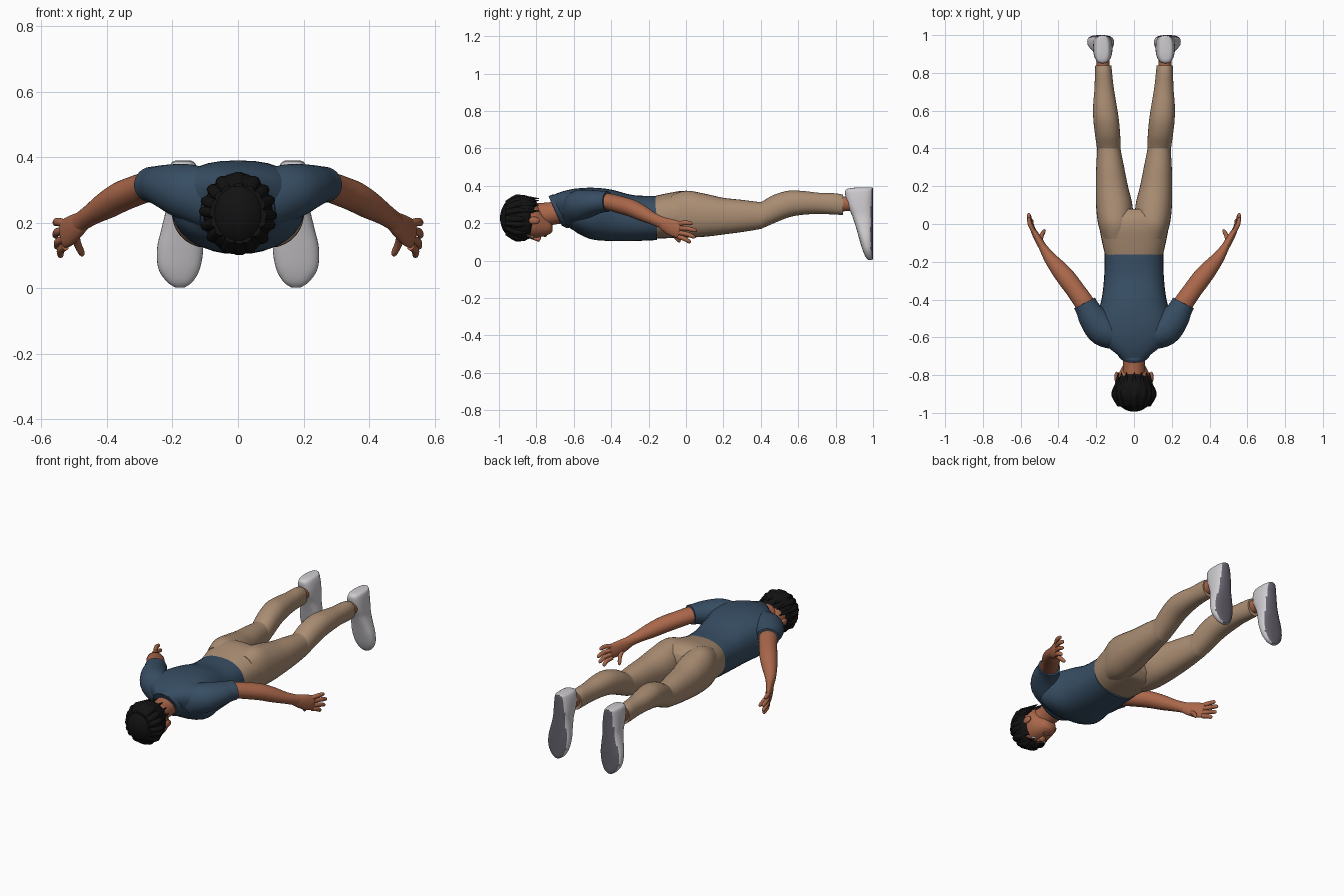
import bpy, bmesh, math, random
from mathutils import Vector

cube = bpy.data.objects.get("Cube")
if cube:
    bpy.data.objects.remove(cube, do_unlink=True)
random.seed(4)


def material(name, r, g, b):
    m = bpy.data.materials.new(name)
    m.use_nodes = True
    m.diffuse_color = (r, g, b, 1)
    node = m.node_tree.nodes["Principled BSDF"]
    node.inputs["Base Color"].default_value = (r, g, b, 1)
    node.inputs["Roughness"].default_value = 0.8
    return m


SKIN = material("warm skin", .40, .135, .068)
SHIRT = material("navy cloth", .038, .075, .125)
PANTS = material("tan cloth", .40, .265, .17)
HAIR = material("black hair", .006, .006, .006)
SHOE = material("white leather", .62, .60, .63)
SOLE = material("grey rubber", .13, .12, .15)
LIPS = material("lip brown", .26, .075, .05)


def finish(name, bm, mat, mirror=False, angle=50):
    bmesh.ops.recalc_face_normals(bm, faces=bm.faces)
    mesh = bpy.data.meshes.new(name)
    bm.to_mesh(mesh)
    bm.free()
    mesh.materials.append(mat)
    ob = bpy.data.objects.new(name, mesh)
    bpy.context.collection.objects.link(ob)
    bpy.ops.object.select_all(action='DESELECT')
    ob.select_set(True)
    bpy.context.view_layer.objects.active = ob
    bpy.ops.object.shade_smooth_by_angle(angle=math.radians(angle))
    if mirror:
        ob.modifiers.new("mirror", 'MIRROR').use_mirror_merge = False
    return ob


def smooth_path(points, steps):
    """Catmull-Rom through lists of numbers."""
    out = []
    for i in range(len(points) - 1):
        p1, p2 = points[i], points[i + 1]
        p0, p3 = points[max(i - 1, 0)], points[min(i + 2, len(points) - 1)]
        for k in range(steps):
            t = k / steps
            out.append([b + .5 * t * (c - a + t * (2*a - 5*b + 4*c - d + t * (3*(b - c) + d - a)))
                        for a, b, c, d in zip(p0, p1, p2, p3)])
    return out + [list(points[-1])]


def loft(name, sections, mat, axis=None, power=2.0, mirror=False, sides=32, steps=4):
    """Skin rings (x, y, z, side radius, up radius, lean) along a path."""
    rows = smooth_path([tuple(s) + (0,) * (6 - len(s)) for s in sections], steps)
    bm = bmesh.new()
    rings = []
    for i, (x, y, z, a, b, lean) in enumerate(rows):
        if axis == 'Y':
            side, up = Vector((1, 0, 0)), Vector((0, lean, 1))
        elif axis == 'Z':
            side, up = Vector((1, 0, 0)), Vector((0, 1, 0))
        else:
            ahead, behind = rows[min(i + 1, len(rows) - 1)], rows[max(i - 1, 0)]
            t = (Vector(ahead[:3]) - Vector(behind[:3])).normalized()
            side = t.cross(Vector((0, 0, 1))).normalized()
            up = side.cross(t)
        ring = []
        for k in range(sides):
            ang = 2 * math.pi * k / sides
            c, s = math.cos(ang), math.sin(ang)
            u = math.copysign(abs(c) ** (2 / power), c) * max(a, .001)
            v = math.copysign(abs(s) ** (2 / power), s) * max(b, .001)
            ring.append(bm.verts.new(Vector((x, y, z)) + side * u + up * v))
        rings.append(ring)
    for r, q in zip(rings, rings[1:]):
        for k in range(sides):
            n = (k + 1) % sides
            bm.faces.new((r[k], r[n], q[n], q[k]))
    bm.faces.new(rings[0])
    bm.faces.new(rings[-1])
    return finish(name, bm, mat, mirror)


def span_y(y, x0, x1, z0, z1, lean=0):
    return ((x0 + x1) / 2, y, (z0 + z1) / 2, (x1 - x0) / 2, (z1 - z0) / 2, lean)


def span_z(z, x0, x1, y0, y1):
    return ((x0 + x1) / 2, (y0 + y1) / 2, z, (x1 - x0) / 2, (y1 - y0) / 2)


def blob(name, centre, radii, mat, mirror=False, keep=None):
    bm = bmesh.new()
    bmesh.ops.create_uvsphere(bm, u_segments=40, v_segments=28, radius=1)
    for v in bm.verts:
        v.co = Vector(centre) + Vector([c * r for c, r in zip(v.co, radii)])
    if keep:
        drop = [f for f in bm.faces if not keep(f.calc_center_median())]
        bmesh.ops.delete(bm, geom=drop, context='FACES')
    return finish(name, bm, mat, mirror)


# Shirt body, collar and sleeves
loft("shirt_body", [
    span_y(-.155, -.155, .155, .11, .347), span_y(-.28, -.158, .158, .105, .35),
    span_y(-.40, -.172, .172, .105, .38), span_y(-.50, -.20, .20, .113, .39),
    span_y(-.58, -.20, .20, .14, .385, -.1), span_y(-.63, -.155, .155, .16, .37, -.3),
    span_y(-.67, -.10, .10, .18, .352, -.45), span_y(-.69, -.075, .075, .19, .345, -.5),
], SHIRT, 'Y', power=2.4)
loft("shirt_collar", [
    span_y(-.665, -.095, .095, .175, .352, -.45), span_y(-.68, -.092, .092, .175, .352, -.45),
    span_y(-.70, -.078, .078, .188, .343, -.45)], SHIRT, 'Y')
loft("sleeves", [
    (.08, -.60, .27, .07, .09), (.16, -.56, .295, .088, .085), (.215, -.50, .31, .077, .068),
    (.245, -.45, .315, .064, .058), (.262, -.418, .316, .062, .055)], SHIRT, mirror=True)

# Trousers: seat and two legs
loft("trouser_seat", [
    span_y(-.17, -.152, .152, .118, .345), span_y(-.10, -.168, .168, .12, .36),
    span_y(-.02, -.183, .183, .125, .373), span_y(.04, -.185, .185, .135, .365),
    span_y(.08, -.14, .14, .17, .33)], PANTS, 'Y', power=2.4)
loft("trouser_legs", [
    span_y(-.08, .02, .165, .14, .35), span_y(0, .006, .19, .125, .374),
    span_y(.10, .008, .201, .128, .358), span_y(.20, .032, .202, .14, .336),
    span_y(.30, .052, .20, .153, .325), span_y(.39, .07, .195, .168, .314),
    span_y(.41, .071, .197, .174, .318), span_y(.47, .073, .206, .20, .352),
    span_y(.55, .08, .215, .232, .374), span_y(.63, .092, .216, .246, .372),
    span_y(.72, .107, .209, .25, .362), span_y(.80, .116, .207, .246, .36),
    span_y(.84, .12, .205, .245, .352)], PANTS, 'Y', power=2.2, mirror=True)

# Ankles and shoes
loft("ankles", [span_y(.82, .128, .20, .262, .343), span_y(.87, .13, .198, .265, .345),
                span_y(.93, .125, .20, .26, .35)], SKIN, 'Y', mirror=True)
shoes = loft("shoes", [
    span_z(.39, .145, .19, .90, .998), span_z(.38, .13, .205, .855, 1),
    span_z(.34, .118, .213, .853, 1), span_z(.29, .114, .217, .866, 1),
    span_z(.24, .116, .22, .888, 1), span_z(.18, .11, .234, .908, 1),
    span_z(.12, .106, .247, .925, 1), span_z(.06, .116, .243, .943, 1),
    span_z(.02, .138, .217, .96, 1), span_z(.003, .162, .192, .975, .997),
], SHOE, 'Z', power=2.7, mirror=True)
shoes.data.materials.append(SOLE)
for face in shoes.data.polygons:
    face.material_index = int(face.normal.y > .7)

# Arms, palms and fingers
loft("arms", [
    (.235, -.47, .315, .05, .045), (.265, -.415, .314, .052, .045), (.31, -.35, .298, .05, .046),
    (.355, -.29, .28, .05, .046), (.40, -.235, .254, .044, .042), (.445, -.18, .226, .033, .033),
    (.475, -.135, .206, .024, .031), (.49, -.11, .196, .02, .032)], SKIN, mirror=True)
loft("palms", [
    (.47, -.14, .208, .02, .029), (.49, -.11, .192, .021, .038), (.513, -.07, .175, .019, .045),
    (.53, -.04, .165, .015, .043), (.535, -.03, .162, .008, .035)], SKIN, mirror=True)
for label, base, tip in (("index", (.527, -.04, .128), (.543, .025, .098)),
                         ("middle", (.53, -.038, .150), (.555, .05, .125)),
                         ("ring", (.53, -.038, .175), (.56, .058, .160)),
                         ("little", (.528, -.045, .197), (.56, .035, .200)),
                         ("thumb", (.495, -.10, .168), (.474, -.03, .100))):
    a, b = Vector(base), Vector(tip)
    bend = Vector((.006, 0, .004))
    loft(label + "_fingers", [
        (*a, .012, .013), (*(a.lerp(b, .5) + bend), .0115, .0125),
        (*a.lerp(b, .9), .009, .01), (*b, .002, .002)], SKIN, mirror=True, sides=14, steps=3)

# Neck and head
loft("neck", [(0, -.66, .265, .066, .066), (0, -.73, .25, .058, .062),
              (0, -.80, .238, .06, .07), (0, -.85, .23, .06, .07)], SKIN, 'Y')
loft("head", [
    span_y(-.975, -.02, .02, .2, .25), span_y(-.96, -.05, .05, .165, .285),
    span_y(-.92, -.08, .08, .133, .325), span_y(-.86, -.09, .09, .12, .335),
    span_y(-.80, -.083, .083, .123, .305), span_y(-.755, -.062, .062, .132, .25),
    span_y(-.725, -.042, .042, .145, .215), span_y(-.714, -.018, .018, .158, .19),
], SKIN, 'Y', power=2.2)
blob("ears", (.092, -.812, .215), (.012, .03, .02), SKIN, True)
loft("nose", [(0, -.84, .126, .008, .006), (0, -.805, .118, .012, .011),
              (0, -.788, .114, .018, .013), (0, -.776, .124, .012, .008)], SKIN, 'Y', sides=16)
blob("lips", (0, -.753, .134), (.026, .009, .008), LIPS)
blob("eyes", (.034, -.822, .126), (.016, .009, .007), SHOE, True)
blob("pupils", (.034, -.822, .121), (.006, .006, .004), HAIR, True)
blob("eyebrows", (.036, -.842, .122), (.022, .005, .005), HAIR, True)


# Hair cap cut along the hairline, with tapered locks around it
def under_hairline(p):
    edge = -.855 if p.z < .14 else -.825 if p.z < .255 else -.76
    return p.y < edge


cap = blob("hair_cap", (0, -.882, .228), (.106, .112, .124), HAIR, keep=under_hairline)
thick = cap.modifiers.new("thickness", 'SOLIDIFY')
thick.thickness = .012
for i in range(16):
    ang = 2 * math.pi * i / 16 + random.uniform(-.1, .1)
    c, s = math.cos(ang), math.sin(ang)
    end = -.785 if s > .3 else -.835 + random.uniform(-.01, .012)
    loft("hair_lock", [
        (.07 * c, -.965, .228 + .075 * s, .018, .018), (.094 * c, -.91, .228 + .108 * s, .025, .018),
        (.094 * c, -.87, .228 + .108 * s, .018, .014), (.088 * c, end, .228 + .104 * s, .002, .002),
    ], HAIR, 'Y', sides=10, steps=3)
